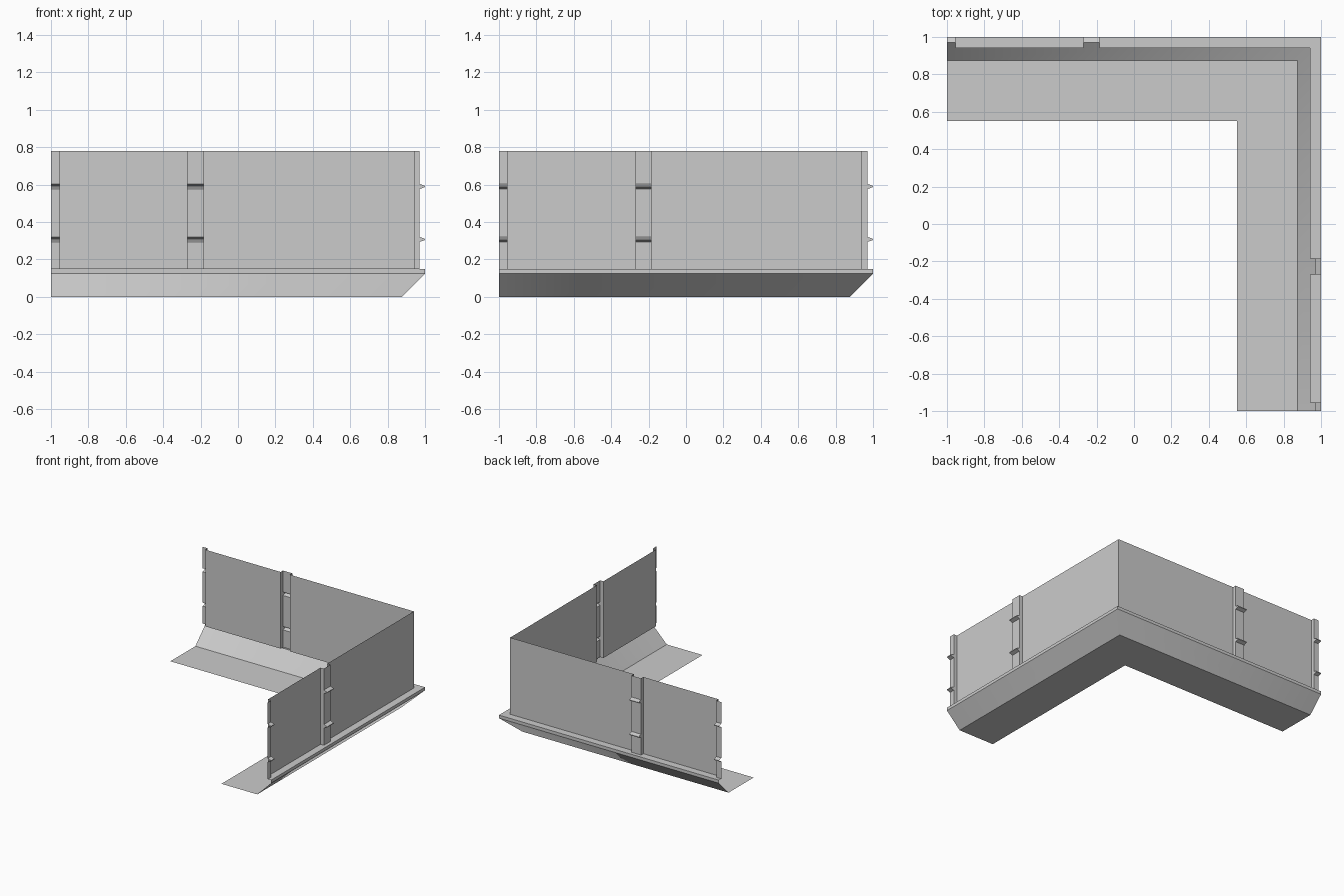
import bpy, bmesh
from mathutils import Vector

cube = bpy.data.objects.get("Cube")
if cube:
    bpy.data.objects.remove(cube)

grey = bpy.data.materials.new("light grey")
grey.use_nodes = True
colour = (0.6, 0.6, 0.6, 1)
grey.diffuse_color = colour
grey.node_tree.nodes["Principled BSDF"].inputs["Base Color"].default_value = colour

INNER, TOE, WALL, RIB, RIM = 0.55, 0.875, 0.94, 0.97, 1.0
RIM_LOW, RIM_TOP, TOP = 0.125, 0.15, 0.78
MITRE = None  # a column end that meets the other leg on the diagonal


def build(name, faces, smooth=False):
    """Make both legs of a sheet from faces of (along, out, height) points."""
    bm = bmesh.new()
    for swap in (False, True):
        for face in faces:
            pts = []
            for s, d, z in face:
                s = d if s is MITRE else s
                pts.append((d, s, z) if swap else (s, d, z))
            bm.faces.new([bm.verts.new(p) for p in pts])
    bmesh.ops.remove_doubles(bm, verts=bm.verts, dist=0.0005)
    bmesh.ops.recalc_face_normals(bm, faces=bm.faces)
    facing = sum((f.normal * f.calc_area() for f in bm.faces), Vector())
    if facing.dot(Vector((-1, -1, 1))) < 0:
        bmesh.ops.reverse_faces(bm, faces=bm.faces)
    for f in bm.faces:
        f.smooth = smooth
    mesh = bpy.data.meshes.new(name)
    bm.to_mesh(mesh)
    bm.free()
    mesh.materials.append(grey)
    obj = bpy.data.objects.new(name, mesh)
    bpy.context.collection.objects.link(obj)


def strip(s0, s1, profile):
    """Quads that sweep an (out, height) profile between two stations."""
    return [[(s0, *a), (s1, *a), (s1, *b), (s0, *b)]
            for a, b in zip(profile, profile[1:])]


# Wall columns: start, end, is it a pressed-out rib
columns = [(-1, -0.955, True), (-0.955, -0.27, False),
           (-0.27, -0.185, True), (-0.185, MITRE, False)]

# Rib profile with two small snap ridges
rib = [(RIB, RIM_TOP)]
for z in (0.307, 0.59):
    rib += [(RIB, z - 0.014), (RIM, z - 0.003), (RIM, z + 0.003), (RIB, z + 0.014)]
rib.append((RIB, TOP))

wall, ledge = [], []
for s0, s1, is_rib in columns:
    depth = RIB if is_rib else WALL
    ledge += strip(s0, s1, [(RIM, RIM_TOP), (depth, RIM_TOP)])
    if is_rib:
        wall += strip(s0, s1, rib)
        # Side webs joining the rib to the panels
        for s in (s0, s1):
            if s > -1:
                wall.append([(s, d, z) for d, z in [(WALL, RIM_TOP)] + rib + [(WALL, TOP)]])
    else:
        wall += strip(s0, s1, [(WALL, RIM_TOP), (WALL, TOP)])

build("floor_flange", strip(-1, MITRE, [(INNER, 0), (TOE, 0)]))
build("sloped_base", strip(-1, MITRE, [(TOE, 0), (RIM, RIM_LOW)]), smooth=True)
build("rim_edge", strip(-1, MITRE, [(RIM, RIM_LOW), (RIM, RIM_TOP)]))
build("rim_ledge", ledge)
build("ribbed_wall", wall)
